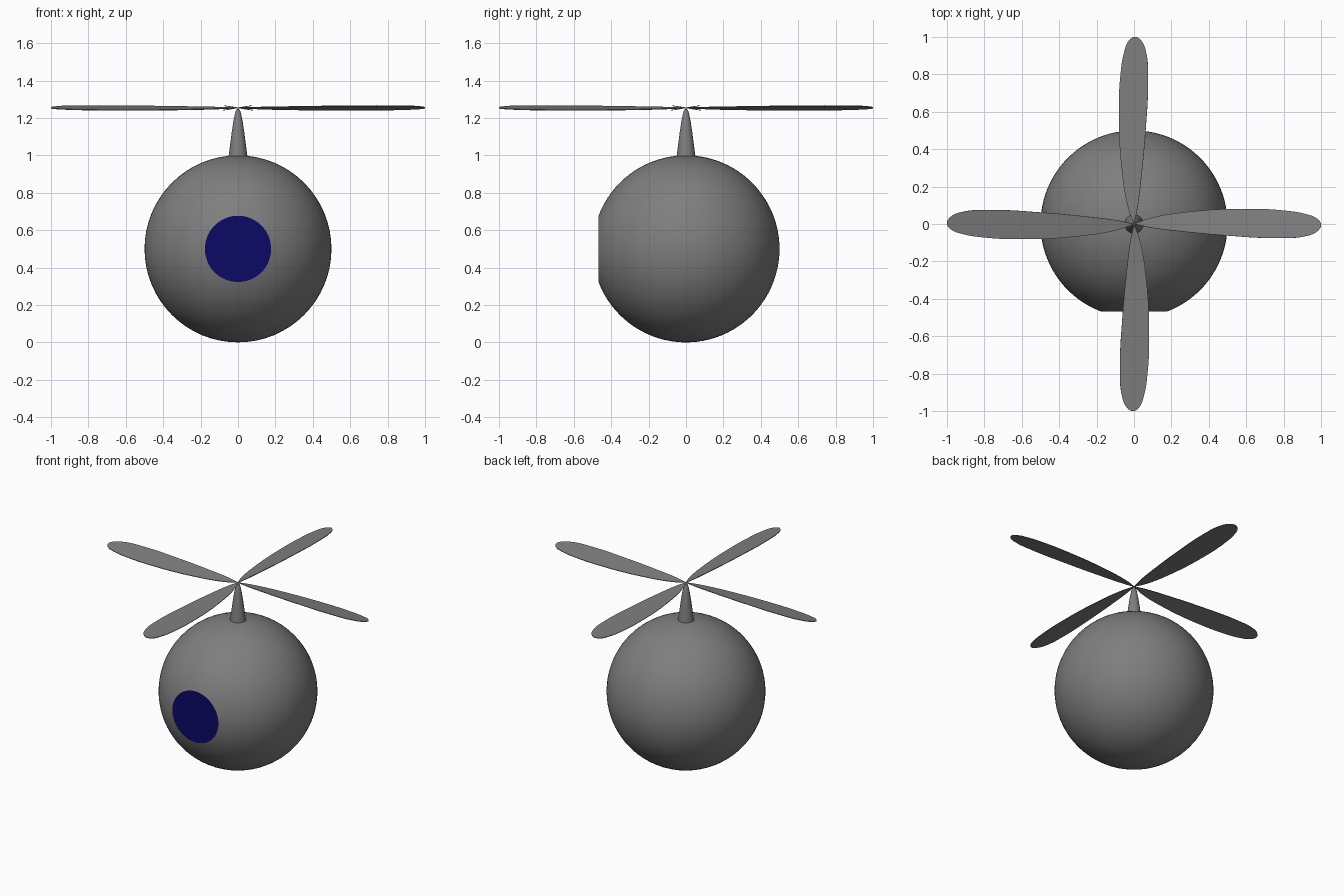
import bpy, bmesh, math
from mathutils import Matrix

if "Cube" in bpy.data.objects:
    bpy.data.objects.remove(bpy.data.objects["Cube"])


def material(name, color):
    mat = bpy.data.materials.new(name)
    mat.diffuse_color = color
    mat.use_nodes = True
    mat.node_tree.nodes["Principled BSDF"].inputs["Base Color"].default_value = mat.diffuse_color
    return mat


GREY = material("dark_grey", (0.21, 0.21, 0.21, 1))
BLUE = material("dark_blue", (0.0035, 0.0028, 0.13, 1))


def finish(name, bm, mat=GREY):
    mesh = bpy.data.meshes.new(name)
    bmesh.ops.recalc_face_normals(bm, faces=bm.faces)
    bm.to_mesh(mesh)
    bm.free()
    mesh.materials.clear()
    mesh.materials.append(mat)
    obj = bpy.data.objects.new(name, mesh)
    bpy.context.collection.objects.link(obj)
    bpy.ops.object.select_all(action='DESELECT')
    obj.select_set(True)
    bpy.context.view_layer.objects.active = obj
    bpy.ops.object.shade_smooth_by_angle(angle=math.radians(35))
    return obj


def lathe(name, profile, steps=64, matrix=Matrix()):
    """Spin (radius, height) points around z, then place the result."""
    bm = bmesh.new()
    vs = [bm.verts.new((r, 0, h)) for r, h in profile]
    es = [bm.edges.new(p) for p in zip(vs, vs[1:])]
    bmesh.ops.spin(bm, geom=vs + es, cent=(0, 0, 0), axis=(0, 0, 1),
                   angle=2 * math.pi, steps=steps)
    bmesh.ops.remove_doubles(bm, verts=bm.verts, dist=1e-5)
    bm.transform(matrix)
    return finish(name, bm)


# Round body, open at the flat front window
R, WINDOW = 0.5, 0.177
start = math.asin(WINDOW / R)
arc = [start + (math.pi - start) * i / 40 for i in range(40)]
to_front = Matrix.Translation((0, 0, 0.5)) @ Matrix.Rotation(math.pi / 2, 4, 'X')
lathe("body", [(R * math.sin(a), R * math.cos(a)) for a in arc] + [(0, -R)],
      matrix=to_front)

# Blue flat window filling the front opening
bm = bmesh.new()
bmesh.ops.create_circle(bm, cap_ends=True, segments=64, radius=WINDOW)
bm.transform(to_front @ Matrix.Translation((0, 0, R * math.cos(start))))
window = finish("window", bm, BLUE)
if window.data.polygons[0].normal.y > 0:
    window.data.flip_normals()

# Tapered rotor mast with rounded tip
lathe("mast", [(0, 0.99), (0.05, 0.997), (0.043, 1.05), (0.034, 1.12), (0.025, 1.18),
               (0.016, 1.226), (0.009, 1.244), (0, 1.25)], 32)

# Blade outline: pointed root, rounded tip
OUTLINE = [(0, 0), (0.08, -0.018), (0.25, -0.04), (0.5, -0.063), (0.78, -0.076),
           (0.92, -0.065), (0.98, -0.039), (1.0, -0.004), (0.98, 0.028),
           (0.92, 0.053), (0.8, 0.073), (0.6, 0.082), (0.3, 0.067), (0.08, 0.03)]


def blade_mesh():
    curve = bpy.data.curves.new("blade_outline", 'CURVE')
    curve.dimensions, curve.fill_mode = '2D', 'BOTH'
    curve.extrude = 0.002
    curve.resolution_u = 8
    spline = curve.splines.new('BEZIER')
    spline.bezier_points.add(len(OUTLINE) - 1)
    spline.use_cyclic_u = True
    for i, (p, (x, y)) in enumerate(zip(spline.bezier_points, OUTLINE)):
        p.co = (x, y, 0)
        p.handle_left_type = p.handle_right_type = 'AUTO' if i else 'VECTOR'
    temp = bpy.data.objects.new("blade_outline", curve)
    bpy.context.collection.objects.link(temp)
    bpy.context.view_layer.update()
    mesh = bpy.data.meshes.new_from_object(temp)
    bpy.data.objects.remove(temp)
    return mesh


# Four pitched rotor blades
source = blade_mesh()
for i in range(4):
    bm = bmesh.new()
    bm.from_mesh(source)
    bmesh.ops.remove_doubles(bm, verts=bm.verts, dist=1e-5)
    bm.transform(Matrix.Translation((0, 0, 1.254)) @ Matrix.Rotation(i * math.pi / 2, 4, 'Z')
                 @ Matrix.Rotation(math.radians(-9), 4, 'X'))
    finish(f"rotor_blade_{i + 1}", bm)
